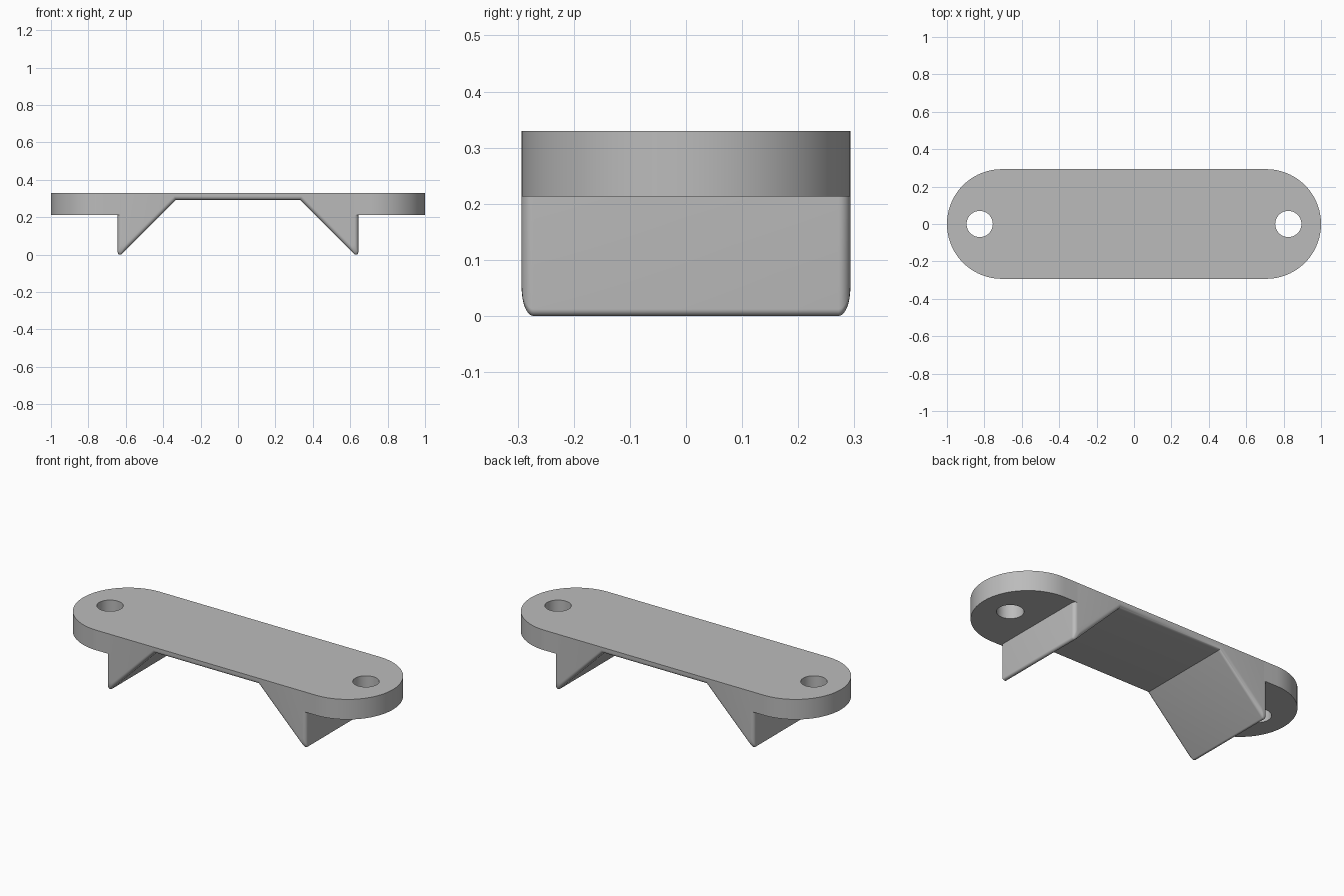
import bpy
import bmesh
from math import sin, cos, pi, radians, sqrt

cube = bpy.data.objects.get("Cube")
if cube:
    bpy.data.objects.remove(cube, do_unlink=True)

TOP = 0.33          # upper face of the plate
PLATE_LOW = 0.213   # underside of the mounting ends
SPAN_LOW = 0.293    # underside of the thin middle span
HALF_W = 0.293      # half the depth, also the end radius
LEG_X = 0.643       # outer face of the legs
TIP_R = 0.0125      # rounding of the leg tips
FILLET = 0.021      # rounding of the front and back lower edges
HOLE_X, HOLE_R = 0.825, 0.07

grey = bpy.data.materials.new("plain grey")
grey.use_nodes = True
grey.diffuse_color = (0.5, 0.5, 0.5, 1)
grey.node_tree.nodes["Principled BSDF"].inputs["Base Color"].default_value = (0.5, 0.5, 0.5, 1)


def finish(bm, name):
    bmesh.ops.recalc_face_normals(bm, faces=bm.faces)
    mesh = bpy.data.meshes.new(name)
    bm.to_mesh(mesh)
    bm.free()
    mesh.materials.append(grey)
    obj = bpy.data.objects.new(name, mesh)
    bpy.context.collection.objects.link(obj)
    bpy.ops.object.select_all(action='DESELECT')
    obj.select_set(True)
    bpy.context.view_layer.objects.active = obj
    bpy.ops.object.shade_smooth_by_angle(angle=radians(30))
    return obj


def bridge_profile(d):
    """Bridge outline in x, z with its lower edges moved inward by d."""
    tip_z = -sqrt(2) * TIP_R + d * (1 + sqrt(2))
    cx = LEG_X - d - TIP_R
    cz = tip_z + TIP_R * (1 + sqrt(2))
    steps = 10
    half = [(LEG_X - d, TOP)]
    for i in range(steps + 1):
        a = -radians(135) * i / steps
        half.append((cx + TIP_R * cos(a), cz + TIP_R * sin(a)))
    half.append((LEG_X - d + tip_z - SPAN_LOW - d, SPAN_LOW + d))
    return half + [(-x, z) for x, z in reversed(half)]


# Bridge with two wedge legs, lofted from front to back
sections = []
for i in range(9):
    a = pi / 2 * i / 8
    sections.append((HALF_W - FILLET * (1 - sin(pi / 2 - a)), FILLET * (1 - sin(a))))
sections = [(-y, d) for y, d in sections] + [(y, d) for y, d in reversed(sections)]
bm = bmesh.new()
rings = [[bm.verts.new((x, y, z)) for x, z in bridge_profile(d)] for y, d in sections]
for r0, r1 in zip(rings, rings[1:]):
    for i in range(len(r0)):
        j = (i + 1) % len(r0)
        bm.faces.new((r0[i], r0[j], r1[j], r1[i]))
bm.faces.new(rings[0])
bm.faces.new(rings[-1])
finish(bm, "bridge_and_legs")

# Thin flange that keeps the plate's full, square-edged top outline


def loop(bm, points):
    verts = [bm.verts.new((x, y, PLATE_LOW)) for x, y in points]
    return [bm.edges.new((v, verts[(i + 1) % len(verts)])) for i, v in enumerate(verts)]


# Rounded mounting ends with a screw hole
for side, label in ((1, "left"), (-1, "right")):
    inner = LEG_X - FILLET - 0.002
    outline = [(inner, -HALF_W)]
    for i in range(49):
        a = -pi / 2 + pi * i / 48
        outline.append((1 - HALF_W + HALF_W * cos(a), HALF_W * sin(a)))
    outline.append((inner, HALF_W))
    hole = [(HOLE_X + HOLE_R * cos(2 * pi * i / 48), HOLE_R * sin(2 * pi * i / 48))
            for i in range(48)]
    bm = bmesh.new()
    edges = loop(bm, [(side * x, y) for x, y in outline])
    edges += loop(bm, [(side * x, y) for x, y in hole])
    bmesh.ops.triangle_fill(bm, edges=edges, use_beauty=True)
    up = bmesh.ops.extrude_face_region(bm, geom=bm.faces[:], use_keep_orig=True)
    moved = [g for g in up["geom"] if isinstance(g, bmesh.types.BMVert)]
    bmesh.ops.translate(bm, verts=moved, vec=(0, 0, TOP - PLATE_LOW))
    finish(bm, label + "_mounting_end")
